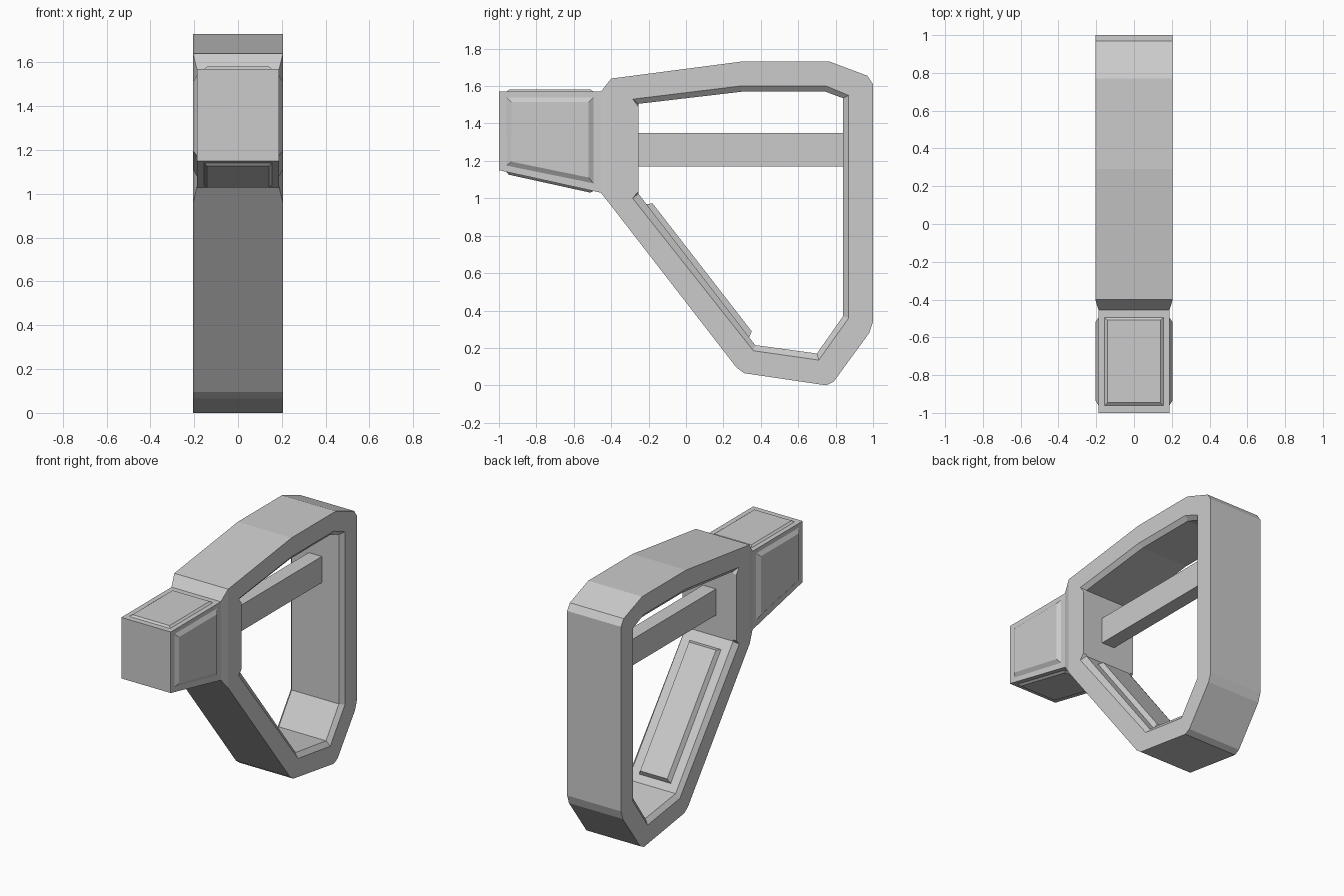
import bpy, bmesh
from mathutils import Vector

if "Cube" in bpy.data.objects:
    bpy.data.objects.remove(bpy.data.objects["Cube"])


def loft(name, loops, closed=False):
    """Bridge equal-length vertex loops; join last to first if closed, else cap the ends."""
    bm = bmesh.new()
    rows = [[bm.verts.new(p) for p in loop] for loop in loops]
    n = len(rows[0])
    pairs = list(zip(rows, rows[1:]))
    if closed:
        pairs.append((rows[-1], rows[0]))
    else:
        bm.faces.new(rows[0])
        bm.faces.new(rows[-1])
    for a, b in pairs:
        for i in range(n):
            j = (i + 1) % n
            bm.faces.new((a[i], a[j], b[j], b[i]))
    bmesh.ops.remove_doubles(bm, verts=bm.verts, dist=0.0005)
    bmesh.ops.recalc_face_normals(bm, faces=bm.faces)
    mesh = bpy.data.meshes.new(name)
    bm.to_mesh(mesh)
    bm.free()
    obj = bpy.data.objects.new(name, mesh)
    bpy.context.collection.objects.link(obj)
    return obj


def panel(name, corners, normal, height, inset):
    """Raised plate with sloped edges, sunk slightly into its surface."""
    c = [Vector(p) for p in corners]
    n = Vector(normal).normalized()
    top = [p + inset * ((c[(i + 1) % 4] - p).normalized() + (c[i - 1] - p).normalized()) + n * height
           for i, p in enumerate(c)]
    return loft(name, [[p - n * 0.01 for p in c], c, top])


def rect(y, half, low, high):
    return [(-half, y, low), (half, y, low), (half, y, high), (-half, y, high)]


# Ring frame: outer edge, hole edge on the side face, and chamfered bore (y, z)
sections = [
    ((-.40, 1.64), (-.285, 1.53), (-.255, 1.505)),
    ((.29, 1.73), (.29, 1.60), (.30, 1.57)),
    ((.77, 1.73), (.75, 1.60), (.745, 1.57)),
    ((.97, 1.655), (.87, 1.55), (.84, 1.535)),
    ((1.0, 1.61), (.87, 1.55), (.84, 1.535)),
    ((1.0, .34), (.87, .36), (.84, .37)),
    ((.98, .28), (.87, .36), (.84, .37)),
    ((.79, .02), (.71, .135), (.70, .17)),
    ((.75, 0), (.71, .135), (.70, .17)),
    ((.31, .065), (.36, .185), (.37, .215)),
    ((.27, .095), (.36, .185), (.37, .215)),
    ((-.40, .96), (-.285, 1.00), (-.255, 1.025)),
    ((-.40, 1.10), (-.255, 1.035), (-.255, 1.035)),
    ((-.40, 1.45), (-.255, 1.49), (-.255, 1.49)),
]
W, B = .205, .18
outer, face, bore = zip(*sections)
loft("ring_frame", [[(x, y, z) for y, z in pts] for x, pts in
                    ((W, outer), (W, face), (B, bore), (-B, bore), (-W, face), (-W, outer))], closed=True)

# Front block flaring into the frame
loft("front_block", [rect(-1, .188, 1.15, 1.57), rect(-.455, .188, 1.03, 1.57), rect(-.40, W, .96, 1.64)])

# Cross bar through the opening
loft("cross_bar", [rect(-.27, .05, 1.17, 1.35), rect(.85, .05, 1.17, 1.35)])

# Raised plates on the block sides
for s, side in ((1, "right"), (-1, "left")):
    x = .188 * s
    panel(side + "_block_plate", [(x, -.96, 1.54), (x, -.495, 1.54), (x, -.495, 1.08), (x, -.96, 1.175)],
          (s, 0, 0), .017, .026)

# Raised plates above and below the block
panel("top_block_plate", [(s * .155, y, 1.57) for s, y in ((-1, -.96), (1, -.96), (1, -.495), (-1, -.495))],
      (0, 0, 1), .011, .014)
panel("bottom_block_plate", [(s * .155, y, 1.15 - (y + 1) * .22)
                             for s, y in ((-1, -.96), (1, -.96), (1, -.495), (-1, -.495))],
      (0, -.22, -1), .012, .014)

# Raised pad on the inside of the sloping lower arm
panel("lower_arm_pad", [(-.12, -.213, .968), (.12, -.213, .968), (.12, .338, .257), (-.12, .338, .257)],
      (0, .797, .604), .03, .017)
